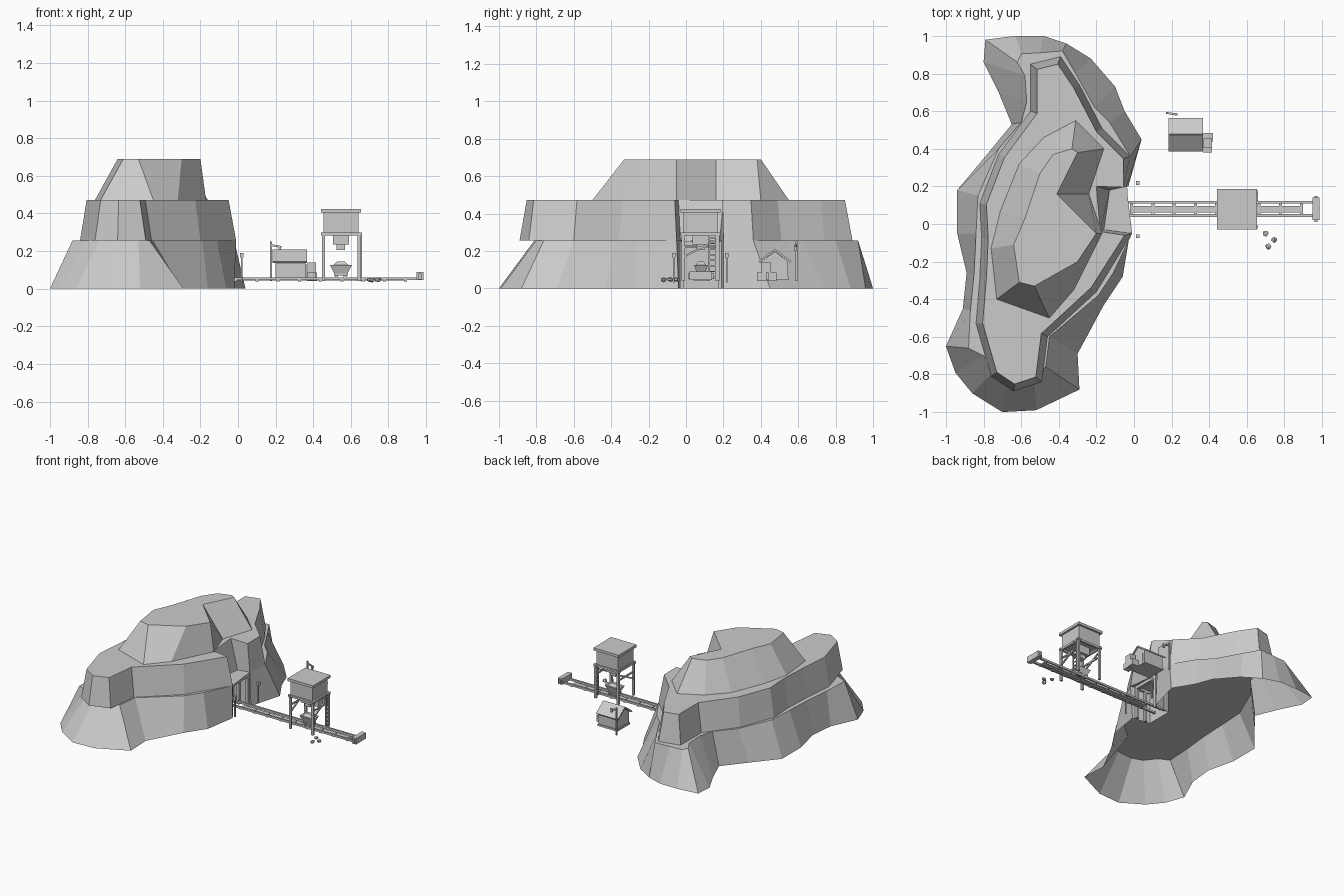
import bpy, bmesh, math, random
from mathutils import Vector, Matrix

if "Cube" in bpy.data.objects:
    bpy.data.objects.remove(bpy.data.objects["Cube"])

random.seed(4)
grey = bpy.data.materials.new("stone_grey")
grey.diffuse_color = (0.6, 0.6, 0.6, 1)
grey.use_nodes = True
grey.node_tree.nodes["Principled BSDF"].inputs["Base Color"].default_value = grey.diffuse_color


def finish(name, bm):
    bmesh.ops.recalc_face_normals(bm, faces=bm.faces)
    me = bpy.data.meshes.new(name)
    bm.to_mesh(me)
    bm.free()
    me.materials.append(grey)
    ob = bpy.data.objects.new(name, me)
    bpy.context.collection.objects.link(ob)
    return ob


def loft(name, low, high, z0, z1, floor=True, cap_skip=()):
    """Solid between two matching outlines; floor can be open, cap can bridge some corners."""
    bm = bmesh.new()
    a = [bm.verts.new((x, y, z0)) for x, y in low]
    b = [bm.verts.new((x, y, z1)) for x, y in high]
    if floor:
        bm.faces.new(a)
    bm.faces.new([v for i, v in enumerate(b) if i not in cap_skip])
    n = len(a)
    for i in range(n):
        j = (i + 1) % n
        bm.faces.new((a[i], a[j], b[j], b[i]))
    return finish(name, bm)


def box(name, x0, x1, y0, y1, z0, z1):
    low = [(x0, y0), (x1, y0), (x1, y1), (x0, y1)]
    return loft(name, low, low, z0, z1)


def bar(name, p, q, w):
    """Square beam from p to q."""
    p, q = Vector(p), Vector(q)
    bm = bmesh.new()
    m = (Matrix.Translation((p + q) / 2) @ (q - p).to_track_quat('Z', 'Y').to_matrix().to_4x4()
         @ Matrix.Diagonal((w, w, (q - p).length, 1)))
    bmesh.ops.create_cube(bm, size=1, matrix=m)
    return finish(name, bm)


def rock(name, c, r):
    bm = bmesh.new()
    bmesh.ops.create_icosphere(bm, subdivisions=1, radius=r)
    for v in bm.verts:
        v.co = v.co * random.uniform(0.8, 1.1) + Vector(c)
        v.co.z = c[2] + (v.co.z - c[2]) * 0.8
    return finish(name, bm)


def inset(pts, d):
    """Move a clockwise outline inward by d."""
    out, n = [], len(pts)
    for i in range(n):
        p0, p, p1 = (Vector(pts[k % n]) for k in (i - 1, i, i + 1))
        e, f = (p - p0).normalized(), (p1 - p).normalized()
        m = (Vector((e.y, -e.x)) + Vector((f.y, -f.x))).normalized()
        out.append(p + m * d / max(0.6, m.dot(Vector((e.y, -e.x)))))
    return out


# Mountain: flared hollow foot, with a tunnel recess roofed by the cap
foot_low = [(-.79, .98), (-.63, 1), (-.48, 1), (-.36, .96), (-.23, .88), (-.10, .73), (-.05, .60),
            (.04, .45), (-.03, .20), (-.16, .18), (-.16, -.02), (-.02, -.04), (-.06, -.28),
            (-.16, -.43), (-.30, -.69), (-.29, -.88), (-.52, -.99), (-.70, -1), (-.86, -.90),
            (-.95, -.79), (-1, -.65), (-.91, -.45), (-.89, -.26), (-.94, -.05), (-.94, .18),
            (-.79, .36), (-.65, .53), (-.72, .70), (-.80, .86)]
foot_high = [(-.62, .86), (-.60, .905), (-.50, .91), (-.38, .92), (-.31, .80), (-.21, .62),
             (-.13, .54), (-.02, .36), (-.04, .20), (-.16, .18), (-.16, -.02), (-.01, -.05),
             (-.11, -.26), (-.19, -.38), (-.45, -.60), (-.47, -.76), (-.53, -.80), (-.66, -.81),
             (-.74, -.78), (-.80, -.70), (-.88, -.66), (-.87, -.46), (-.85, -.26), (-.84, -.05),
             (-.83, .15), (-.72, .40), (-.60, .54), (-.57, .65), (-.58, .79)]
loft("mountain_foot", foot_low, foot_high, 0, .256, floor=False, cap_skip=(9, 10))

# Mountain: middle terrace with a notch over the tunnel
mid = [(-.55, .85), (-.39, .89), (-.29, .74), (-.17, .51), (-.02, .36), (-.04, .20), (-.13, .18),
       (-.16, -.03), (-.01, -.05), (-.20, -.36), (-.46, -.60), (-.49, -.84), (-.64, -.89),
       (-.76, -.81), (-.84, -.53), (-.82, -.29), (-.81, -.08), (-.82, .11), (-.72, .37), (-.55, .60)]
mid_high = inset(mid, .035)
mid_high[5:9] = [(-.055, .195), (-.20, .20), (-.18, -.04), (-.05, -.06)]
loft("mountain_terrace", mid, mid_high, .256, .472, floor=False)

# Mountain: summit
top_low = [(-.31, .55), (-.16, .40), (-.24, .16), (-.17, -.05), (-.32, -.35),
           (-.45, -.50), (-.73, -.40), (-.76, -.13), (-.71, .07), (-.61, .32), (-.48, .46)]
top_high = [(-.33, .40), (-.30, .38), (-.41, .16), (-.20, -.05), (-.30, -.20),
            (-.53, -.33), (-.61, -.31), (-.64, -.11), (-.58, .03), (-.50, .27), (-.43, .37)]
loft("mountain_summit", top_low, top_high, .472, .69, floor=False)

# Tunnel timbers
for y in (-.022, .18):
    for x in (-.045, -.12):
        bar("portal_post", (x, y, 0), (x, y, .24), .02)
    bar("portal_side_beam", (-.16, y, .242), (-.035, y, .242), .018)
bar("portal_lintel", (-.045, -.025, .24), (-.045, .185, .24), .022)

# Track
for y in (.045, .115):
    box("rail", -.15, .96, y - .007, y + .007, .045, .06)
for i in range(9):
    x = .045 + i * .113
    if i < 8:
        box("track_plank", x - .05, x + .05, .062, .096, .043, .05)
    box("sleeper", x - .066, x - .05, .042, .118, .038, .046)
box("track_buffer", .95, .985, .02, .14, .045, .09)
box("track_buffer_plate", .96, .975, .01, .15, .05, .08)

# Hopper tower
box("hopper_lid", .44, .655, -.03, .185, .405, .425)
box("hopper_body", .455, .64, -.015, .17, .295, .405)
box("hopper_chute", .505, .59, .035, .12, .235, .295)
box("hopper_spout", .525, .57, .055, .10, .205, .235)
for y in (-.015, .17):
    bar("tower_beam", (.44, y, .29), (.66, y, .29), .016)
    for x in (.455, .645):
        bar("tower_leg", (x, y, .04), (x, y, .29), .017)
for x in (.455, .645):
    bar("tower_cross_beam", (x, -.03, .29), (x, .185, .29), .016)
    bar("tower_cross_brace", (x, -.01, .17), (x, .165, .26), .01)
    bar("tower_cross_tie", (x, -.01, .22), (x, .165, .22), .01)

# Ladder
for y in (.125, .16):
    bar("ladder_side", (.655, y, .04), (.655, y, .29), .007)
for i in range(8):
    bar("ladder_rung", (.655, .125, .06 + i * .03), (.655, .16, .06 + i * .03), .007)


def rect(x, y, a, b):
    return [(x - a, y - b), (x + a, y - b), (x + a, y + b), (x - a, y + b)]


# Ore cart
loft("cart_tub", rect(.547, .08, .035, .022), rect(.547, .08, .058, .037), .08, .125)
box("cart_frame", .51, .585, .055, .105, .07, .08)
loft("cart_ore", rect(.547, .08, .042, .028), rect(.547, .08, .02, .012), .125, .145)
for x in (.525, .57):
    bar("cart_axle", (x, .04, .066), (x, .12, .066), .016)

# Shed
box("shed_body", .2, .36, .405, .545, .06, .15)
for s in (-1, 1):
    prof = [(.475, .145), (.475 + s * .07, .145), (.475, .197)]
    bm = bmesh.new()
    ends = [[bm.verts.new((x, y, z)) for y, z in prof] for x in (.2, .36)]
    for e in ends:
        bm.faces.new(e)
    for i in range(3):
        j = (i + 1) % 3
        bm.faces.new((ends[0][i], ends[0][j], ends[1][j], ends[1][i]))
    finish("shed_gable", bm)
    bm = bmesh.new()
    m = (Matrix.Translation((.275, .475 + s * .043, .173)) @ Matrix.Rotation(-s * .64, 4, 'X')
         @ Matrix.Diagonal((.185, .106, .01, 1)))
    bmesh.ops.create_cube(bm, size=1, matrix=m)
    finish("shed_roof", bm)
box("shed_floor", .195, .365, .4, .55, .045, .06)
box("shed_door", .36, .364, .49, .525, .06, .13)

# Crates beside the shed
box("crate", .368, .415, .38, .43, .04, .085)
box("crate", .368, .42, .438, .485, .04, .085)
box("top_crate", .37, .415, .405, .455, .085, .138)

# Lamp post behind the shed
bar("lamp_post", (.175, .59, .04), (.175, .59, .25), .011)
bar("lamp_arm", (.175, .59, .232), (.23, .583, .222), .01)
box("lamp", .215, .228, .577, .59, .2, .222)

# Portal lanterns
for y in (-.065, .218):
    bar("lantern_post", (.02, y, .03), (.02, y, .17), .008)
    box("lantern", .01, .03, y - .01, y + .01, .165, .19)

# Loose ore
for x, y in [(.70, -.05), (.745, -.085), (.715, -.12)]:
    rock("loose_rock", (x, y, .047), .018)
